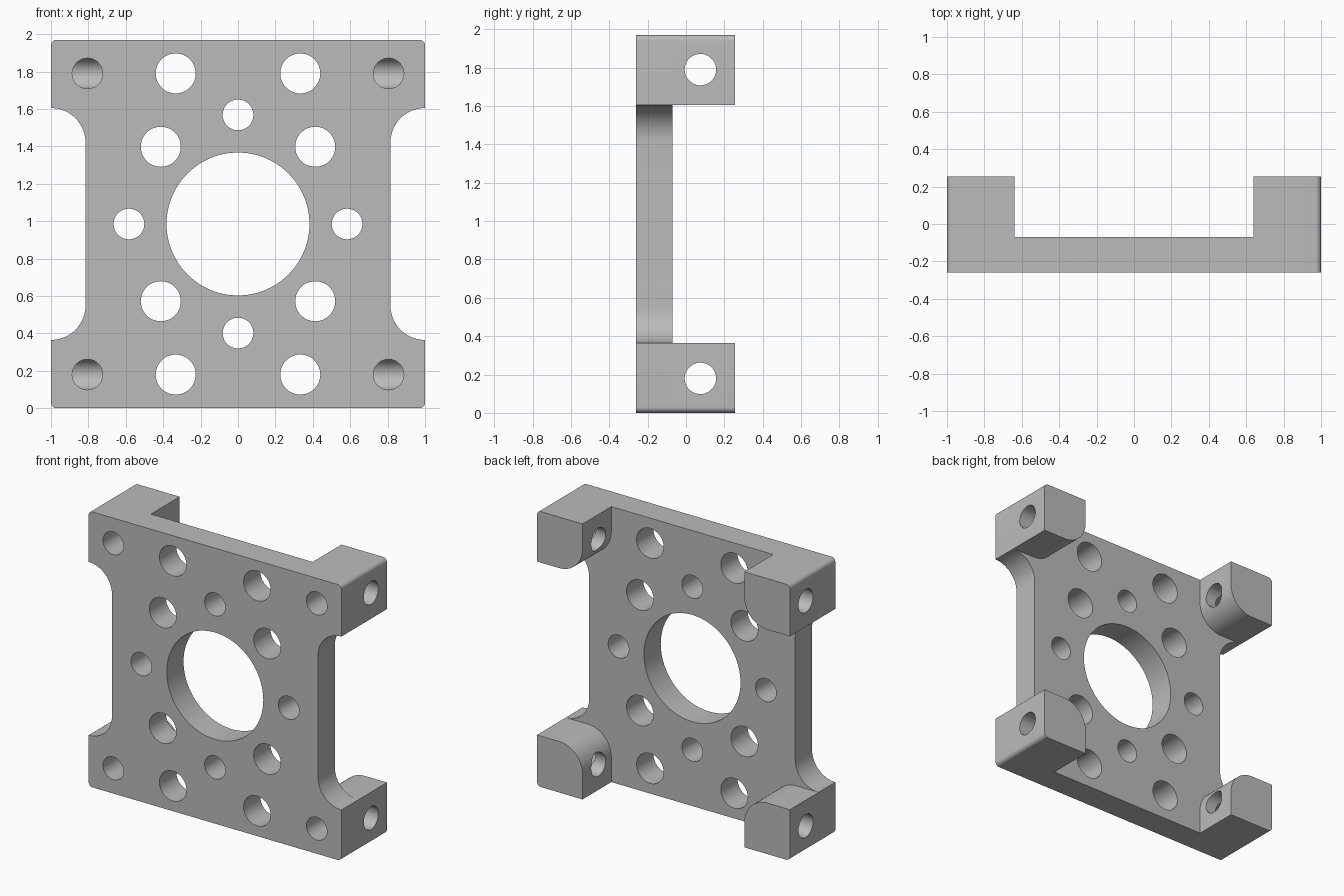
import bpy, bmesh
from math import sin, cos, radians, pi
from mathutils import Matrix, Vector

cube = bpy.data.objects.get("Cube")
if cube:
    bpy.data.objects.remove(cube, do_unlink=True)

HALF_H = 0.985                               # half height, also the centre height
FRONT, WEB_BACK, BACK = -0.26, -0.07, 0.255  # depth planes
BLOCK_X, BLOCK_Z = 0.64, 0.62                # inner limits of the corner blocks
NOTCH_X, NOTCH_R = 0.815, 0.185
QUADRANTS = [(1, 1), (-1, 1), (-1, -1), (1, -1)]

metal = bpy.data.materials.new("light grey metal")
metal.use_nodes = True
GREY = (0.5, 0.5, 0.5, 1)
metal.diffuse_color = GREY
metal.node_tree.nodes["Principled BSDF"].inputs["Base Color"].default_value = GREY


def arc(cx, cz, r, start, end, steps=12):
    angles = [radians(start + (end - start) * i / steps) for i in range(steps + 1)]
    return [(cx + r * cos(a), cz + r * sin(a)) for a in angles]


def mirrored(points, sx, sz):
    pts = [(x * sx, z * sz) for x, z in points]
    return pts if sx * sz > 0 else pts[::-1]


def extrude(bm, outline, y0, y1):
    """Prism of an x-z outline between two depths."""
    face = bm.faces.new([bm.verts.new((x, y0, z + HALF_H)) for x, z in outline])
    geom = bmesh.ops.extrude_face_region(bm, geom=[face])["geom"]
    for v in geom:
        if isinstance(v, bmesh.types.BMVert):
            v.co.y = y1


def cylinder(bm, centre, r, depth, axis, sides=48):
    turn = Matrix.Rotation(pi / 2, 4, "X" if axis == "Y" else "Y")
    bmesh.ops.create_cone(bm, cap_ends=True, segments=sides, radius1=r, radius2=r,
                          depth=depth, matrix=Matrix.Translation(centre) @ turn)


def to_object(bm, name):
    bmesh.ops.recalc_face_normals(bm, faces=bm.faces)
    mesh = bpy.data.meshes.new(name)
    bm.to_mesh(mesh)
    bm.free()
    mesh.materials.append(metal)
    obj = bpy.data.objects.new(name, mesh)
    bpy.context.collection.objects.link(obj)
    return obj


def combine(target, tool, operation):
    """Apply a boolean and remove the tool object."""
    tool.hide_render = True
    mod = target.modifiers.new(operation.lower(), "BOOLEAN")
    mod.operation, mod.object, mod.solver = operation, tool, "EXACT"
    bpy.ops.object.select_all(action="DESELECT")
    bpy.context.view_layer.objects.active = target
    target.select_set(True)
    bpy.ops.object.modifier_apply(modifier=mod.name)
    bpy.data.objects.remove(tool, do_unlink=True)


# Plate with a filleted notch in each side
outer_corner = arc(0.97, HALF_H - 0.03, 0.03, 0, 90, 8)
quarter = arc(1, BLOCK_Z - NOTCH_R, NOTCH_R, 180, 90, 16) + outer_corner
outline = []
for sx, sz in QUADRANTS:
    outline += mirrored(quarter, sx, sz)
bm = bmesh.new()
extrude(bm, outline, FRONT, WEB_BACK)
bracket = to_object(bm, "mounting_bracket")

# Corner blocks, rounded on the corner facing the centre
R = 0.185
block = ([(BLOCK_X, HALF_H)] + arc(BLOCK_X + R, BLOCK_Z + R, R, 180, 270, 16)
         + [(1, BLOCK_Z)] + outer_corner)
bm = bmesh.new()
for sx, sz in QUADRANTS:
    extrude(bm, mirrored(block, sx, sz), WEB_BACK, BACK)
combine(bracket, to_object(bm, "corner_blocks"), "UNION")

# Holes through the plate
bm = bmesh.new()
mid_y = (FRONT + WEB_BACK) / 2
cylinder(bm, (0, mid_y, HALF_H), 0.382, 0.4, "Y", 96)
for sx, sz in QUADRANTS:
    for x, z in [(0.333, 0.805), (0.413, 0.413)]:
        cylinder(bm, (sx * x, mid_y, HALF_H + sz * z), 0.107, 0.4, "Y")
for x, z in [(1, 0), (-1, 0), (0, 1), (0, -1)]:
    cylinder(bm, (x * 0.583, mid_y, HALF_H + z * 0.583), 0.082, 0.4, "Y")
combine(bracket, to_object(bm, "plate_hole_cutter"), "DIFFERENCE")

# Sideways hole through each block
CROSS_Y, SCREW = 0.075, 0.805
bm = bmesh.new()
for sx, sz in QUADRANTS:
    cylinder(bm, (sx * 0.82, CROSS_Y, HALF_H + sz * SCREW), 0.082, 0.6, "X")
combine(bracket, to_object(bm, "side_hole_cutter"), "DIFFERENCE")

# Front screw holes that end inside the sideways holes
bm = bmesh.new()
start = FRONT - 0.1
for sx, sz in QUADRANTS:
    cylinder(bm, (sx * SCREW, (start + CROSS_Y) / 2, HALF_H + sz * SCREW),
             0.0815, CROSS_Y - start, "Y")
combine(bracket, to_object(bm, "front_hole_cutter"), "DIFFERENCE")

# Clean flat faces and smooth the curved walls
bm = bmesh.new()
bm.from_mesh(bracket.data)
bmesh.ops.remove_doubles(bm, verts=bm.verts, dist=0.0001)
bmesh.ops.dissolve_limit(bm, angle_limit=radians(0.5), verts=bm.verts, edges=bm.edges)
bm.to_mesh(bracket.data)
bm.free()
bpy.ops.object.shade_smooth_by_angle(angle=radians(30))
